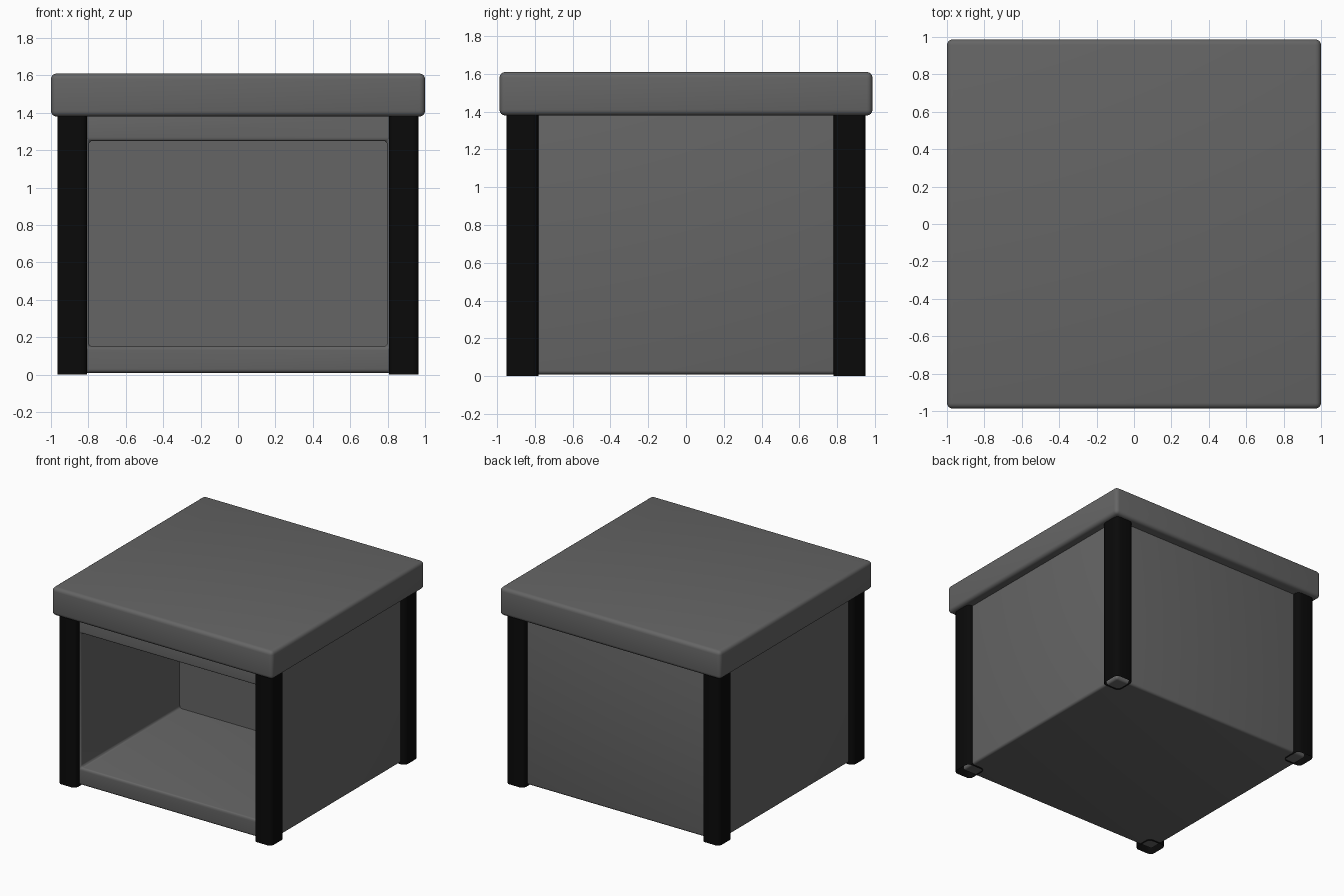
import bpy, bmesh
from mathutils import Matrix, Vector

if "Cube" in bpy.data.objects:
    bpy.data.objects.remove(bpy.data.objects["Cube"], do_unlink=True)


def material(name, value):
    m = bpy.data.materials.new(name)
    m.use_nodes = True
    colour = (value, value, value, 1)
    m.diffuse_color = colour
    m.node_tree.nodes["Principled BSDF"].inputs["Base Color"].default_value = colour
    return m


grey = material("charcoal grey", 0.13)
black = material("black", 0.003)


def box(low, high):
    """New bmesh holding a box between two corners."""
    low, high = Vector(low), Vector(high)
    bm = bmesh.new()
    place = Matrix.Translation((low + high) / 2) @ Matrix.Diagonal((*(high - low), 1))
    bmesh.ops.create_cube(bm, size=1, matrix=place)
    return bm


def round_edges(bm, edges, radius):
    bmesh.ops.bevel(bm, geom=edges, offset=radius, segments=4,
                    profile=0.5, affect='EDGES', clamp_overlap=True)


def finish(bm, name, mat):
    mesh = bpy.data.meshes.new(name)
    bm.to_mesh(mesh)
    bm.free()
    mesh.materials.append(mat)
    ob = bpy.data.objects.new(name, mesh)
    bpy.context.collection.objects.link(ob)
    bpy.ops.object.select_all(action='DESELECT')
    bpy.context.view_layer.objects.active = ob
    ob.select_set(True)
    bpy.ops.object.shade_smooth_by_angle()


# Body: a box with a deep compartment open to the front
FRONT, CAVITY_BACK = -0.9, 0.385
body = box((-0.925, FRONT, 0.01), (0.925, 0.9, 1.4))
body.normal_update()
opening = min(body.faces, key=lambda f: f.calc_center_median().y)
for depth in (FRONT, CAVITY_BACK):
    bmesh.ops.inset_individual(body, faces=[opening], thickness=0.05)
    middle = opening.calc_center_median()
    for v in opening.verts:
        v.co = (0.797 if v.co.x > 0 else -0.797, depth,
                1.25 if v.co.z > middle.z else 0.15)
body.normal_update()
rounded = [e for e in body.edges if e.calc_face_angle() > 1
           and not all(abs(v.co.y - CAVITY_BACK) < 0.01 for v in e.verts)]
round_edges(body, rounded, 0.02)
finish(body, "body", grey)

# Lid: an overhanging slab with softened edges
lid = box((-1, -0.987, 1.38), (1, 0.987, 1.61))
round_edges(lid, lid.edges[:], 0.03)
finish(lid, "lid", grey)

# Legs: open rounded square tubes sleeved over the body corners
for side, sx in (("left", 1), ("right", -1)):
    for end, sy in (("front", -1), ("back", 1)):
        cx, cy = sx * 0.886, sy * 0.866
        leg = box((cx - 0.08, cy - 0.085, 0), (cx + 0.08, cy + 0.085, 1.4))
        round_edges(leg, [e for e in leg.edges
                          if abs(e.verts[0].co.z - e.verts[1].co.z) > 1], 0.035)
        leg.normal_update()
        caps = [f for f in leg.faces if abs(f.normal.z) > 0.9]
        bmesh.ops.delete(leg, geom=caps, context='FACES_ONLY')
        finish(leg, f"{end}_{side}_leg", black)
